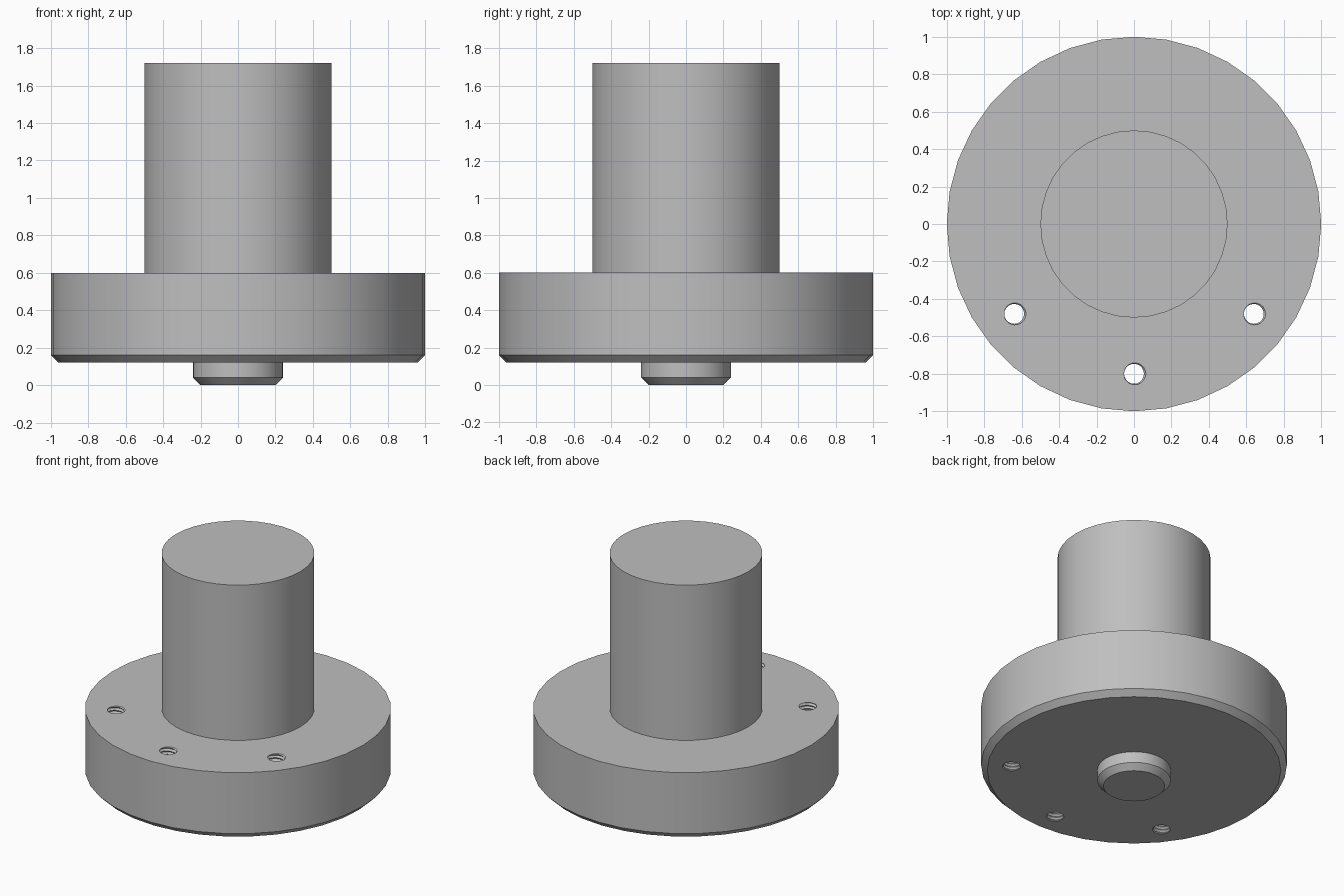
import bpy, bmesh, math

cube = bpy.data.objects.get("Cube")
if cube:
    bpy.data.objects.remove(cube)

SEGMENTS = 36
FLANGE_BOTTOM, FLANGE_TOP = 0.12, 0.6

steel = bpy.data.materials.new("grey_steel")
steel.use_nodes = True
grey = (0.52, 0.52, 0.52, 1)
steel.diffuse_color = grey
steel.node_tree.nodes["Principled BSDF"].inputs["Base Color"].default_value = grey


def make_object(name, bm):
    bmesh.ops.recalc_face_normals(bm, faces=bm.faces)
    mesh = bpy.data.meshes.new(name)
    bm.to_mesh(mesh)
    bm.free()
    mesh.materials.append(steel)
    obj = bpy.data.objects.new(name, mesh)
    bpy.context.collection.objects.link(obj)
    return obj


def lathe(name, profile):
    """Revolve (radius, height) points and cap both ends."""
    bm = bmesh.new()
    rings = []
    for r, z in profile:
        angles = [math.tau * i / SEGMENTS for i in range(SEGMENTS)]
        rings.append([bm.verts.new((r * math.cos(a), r * math.sin(a), z)) for a in angles])
    for low, high in zip(rings, rings[1:]):
        for i in range(SEGMENTS):
            j = (i + 1) % SEGMENTS
            bm.faces.new((low[i], low[j], high[j], high[i]))
    bm.faces.new(rings[0])
    bm.faces.new(rings[-1])
    return make_object(name, bm)


def thread_cutter(name, x, y, inner=0.053, outer=0.064, pitch=0.024, sides=20):
    """A closed helical screw form that runs past both flange faces."""
    bm = bmesh.new()
    start = FLANGE_BOTTOM - 2.5 * pitch
    turns = math.ceil((FLANGE_TOP - FLANGE_BOTTOM) / pitch) + 5
    rows = []
    for k in range(2 * turns):
        r = outer if k % 2 else inner
        row = []
        for i in range(sides):
            a = math.tau * i / sides
            z = start + pitch * (k / 2 + i / sides)
            row.append(bm.verts.new((x + r * math.cos(a), y + r * math.sin(a), z)))
        rows.append(row)
    # the end of each row joins the start of the row one pitch above
    for k in range(len(rows) - 1):
        for i in range(sides):
            if i < sides - 1:
                a, b = rows[k][i + 1], rows[k + 1][i + 1]
            elif k + 3 < len(rows):
                a, b = rows[k + 2][0], rows[k + 3][0]
            else:
                continue
            bm.faces.new((rows[k][i], a, b, rows[k + 1][i]))
    bmesh.ops.holes_fill(bm, edges=[e for e in bm.edges if e.is_boundary], sides=0)
    bmesh.ops.triangulate(bm, faces=bm.faces)
    cutter = make_object(name, bm)
    cutter.hide_render = True
    return cutter


# Pin, chamfered flange and shaft turned as one solid
body = lathe("flanged_shaft", [
    (0.2, 0), (0.24, 0.04), (0.24, FLANGE_BOTTOM),
    (0.96, FLANGE_BOTTOM), (1, 0.16), (1, FLANGE_TOP),
    (0.5, FLANGE_TOP), (0.5, 1.72)])

bpy.context.view_layer.objects.active = body
body.select_set(True)

# Three threaded holes through the front of the flange
for x, y in ((0, -0.8), (0.64, -0.48), (-0.64, -0.48)):
    cutter = thread_cutter("thread_cutter", x, y)
    cut = body.modifiers.new("threaded_hole", "BOOLEAN")
    cut.operation = "DIFFERENCE"
    cut.solver = "EXACT"
    cut.object = cutter
    bpy.ops.object.modifier_apply(modifier=cut.name)
    bpy.data.objects.remove(cutter)

bpy.ops.object.shade_smooth_by_angle(angle=math.radians(30))
